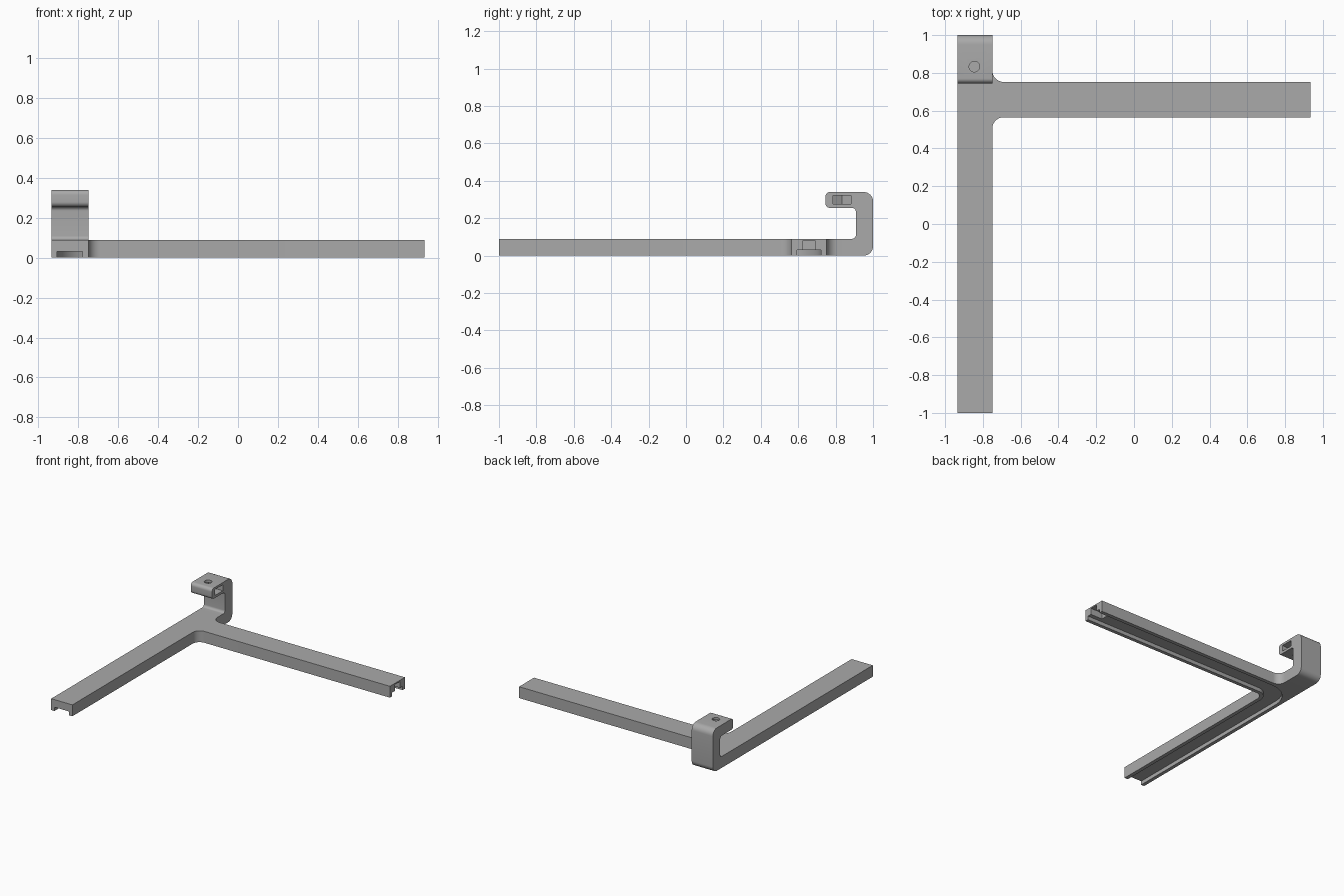
import bpy, bmesh, math
from mathutils import Vector, Matrix

cube = bpy.data.objects.get("Cube")
if cube:
    bpy.data.objects.remove(cube)

grey = bpy.data.materials.new("mid grey")
grey.use_nodes = True
colour = (0.4, 0.4, 0.4, 1)
grey.diffuse_color = colour
grey.node_tree.nodes["Principled BSDF"].inputs["Base Color"].default_value = colour


def rounded(corners, steps=8):
    """Outline from (a, b, radius) corners, with each radius turned into an arc."""
    out = []
    for i, (a, b, r) in enumerate(corners):
        p = Vector((a, b))
        if not r:
            out.append(p)
            continue
        u = (Vector(corners[i - 1][:2]) - p).normalized()
        v = (Vector(corners[(i + 1) % len(corners)][:2]) - p).normalized()
        centre = p + (u + v) * r
        for k in range(steps + 1):
            t = k / steps * math.pi / 2
            out.append(centre - v * r * math.cos(t) - u * r * math.sin(t))
    return out


def prism(name, outline, low, high, axis="z"):
    """Extrude an outline along z (outline in x, y) or x (outline in y, z)."""
    place = (lambda p: (p.x, p.y, low)) if axis == "z" else (lambda p: (low, p.x, p.y))
    shift = Vector((0, 0, high - low)) if axis == "z" else Vector((high - low, 0, 0))
    bm = bmesh.new()
    face = bm.faces.new([bm.verts.new(place(p)) for p in outline])
    top = bmesh.ops.extrude_face_region(bm, geom=[face])["geom"]
    bmesh.ops.translate(bm, vec=shift, verts=[g for g in top if isinstance(g, bmesh.types.BMVert)])
    bmesh.ops.recalc_face_normals(bm, faces=bm.faces)
    mesh = bpy.data.meshes.new(name)
    bm.to_mesh(mesh)
    bm.free()
    mesh.materials.append(grey)
    obj = bpy.data.objects.new(name, mesh)
    bpy.context.collection.objects.link(obj)
    return obj


def box(name, a0, a1, b0, b1, low, high):
    return prism(name, rounded([(a0, b0, 0), (a1, b0, 0), (a1, b1, 0), (a0, b1, 0)]), low, high)


def combine(target, tool, operation):
    bpy.context.view_layer.objects.active = target
    mod = target.modifiers.new(operation, "BOOLEAN")
    mod.operation, mod.object, mod.solver = operation, tool, "EXACT"
    bpy.ops.object.modifier_apply(modifier=mod.name)
    bpy.data.objects.remove(tool)


L, I, R = -0.935, -0.75, 0.935      # left edge, inner edge and arm end in x
F, B = 0.565, 0.752                 # front and back of the cross arm
T, H = 0.09, 0.34                   # arm thickness, full height

# Flat bracket with filleted junction
bracket = prism("bracket", rounded([
    (L, -1, 0), (I, -1, 0), (I, F, 0.06), (R, F, 0),
    (R, B, 0), (I, B, 0.06), (I, 0.85, 0), (L, 0.85, 0)]), 0, T)

# Clip curling back over the bracket
clip = prism("clip", rounded([
    (0.85, 0, 0), (1, 0, 0.05), (1, H, 0.05), (0.745, H, 0.025), (0.745, 0.255, 0.025),
    (0.908, 0.255, 0.02), (0.908, T, 0.02), (0.85, T, 0)]), L, I, "x")
combine(bracket, clip, "UNION")

# Curved channel along the underside, open at both ends
channel = prism("channel_cutter", rounded([
    (-0.907, -1.1, 0), (-0.78, -1.1, 0), (-0.78, 0.593, 0.09), (1.1, 0.593, 0),
    (1.1, 0.722, 0), (-0.907, 0.722, 0.2)], 14), -0.1, 0.03)
combine(bracket, channel, "DIFFERENCE")

# Cable pocket at the end of the cross arm
combine(bracket, box("pocket_cutter", 0.83, 1.1, 0.626, 0.69, -0.1, 0.08), "DIFFERENCE")

# Pointed nut slot and screw hole in the clip
X, Y = -0.845, 0.833
nut = prism("nut_cutter", [Vector(p) for p in (
    (-0.7, Y - 0.048), (-0.7, Y + 0.048), (X - 0.028, Y + 0.048),
    (X - 0.056, Y), (X - 0.028, Y - 0.048))], 0.275, 0.322)
combine(bracket, nut, "DIFFERENCE")
hole = prism("hole_cutter", [Vector((X + 0.028 * math.cos(k * math.tau / 32),
                                     Y + 0.028 * math.sin(k * math.tau / 32)))
                             for k in range(32)], 0.2, 0.4)
combine(bracket, hole, "DIFFERENCE")

# Smooth fillets, sharp edges elsewhere
bpy.ops.object.select_all(action="DESELECT")
bracket.select_set(True)
bpy.context.view_layer.objects.active = bracket
bpy.ops.object.shade_smooth_by_angle(angle=math.radians(30))
